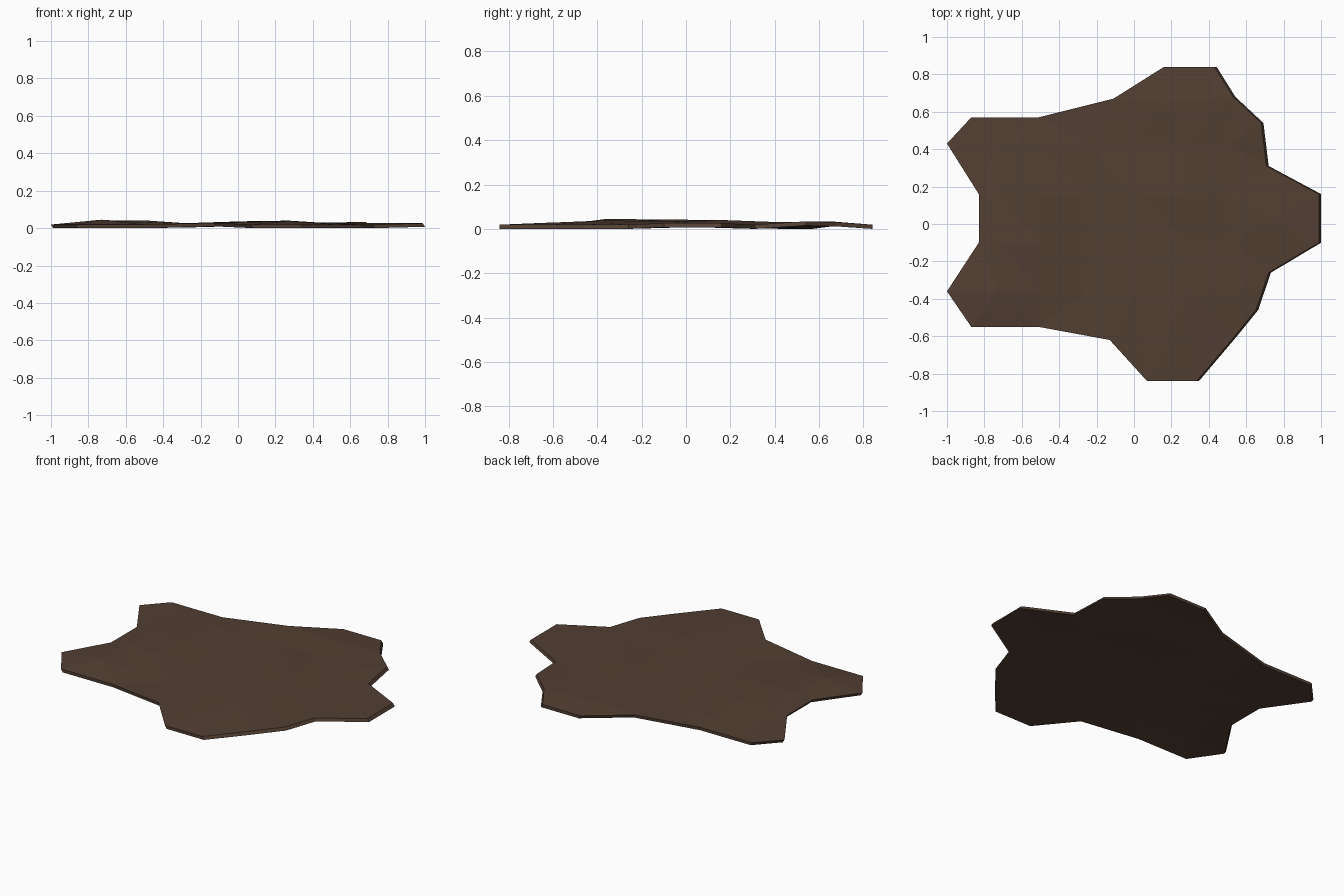
import bpy, bmesh
from mathutils import Vector
from mathutils.geometry import delaunay_2d_cdt

if "Cube" in bpy.data.objects:
    bpy.data.objects.remove(bpy.data.objects["Cube"])

THICK = 0.017   # hide thickness
LEAN = 0.012    # underside sits slightly towards +x

# outline of the hide (x, y), clockwise from the rear leg
outline = [(-1, .43), (-.87, .57), (-.51, .57), (-.11, .67), (.16, .84), (.43, .84),
           (.53, .68), (.68, .54), (.708, .31), (.988, .16), (.988, -.10), (.72, -.26),
           (.652, -.46), (.53, -.61), (.335, -.84), (.07, -.84), (-.13, -.62),
           (-.51, -.55), (-.87, -.55), (-1, -.36), (-.83, -.10), (-.83, .16)]
outline.reverse()
rim_z = {(.68, .54): .034, (.53, .68): .03, (-.11, .67): .032, (.988, .16): .026,
         (.988, -.10): .026, (-.13, -.62): .028, (-.83, .16): .028, (-.83, -.10): .028}

# gentle lumps across the middle
cols = [-.73, -.51, -.26, 0, .27, .51]
rows = {.43: [.025, .028, .025, .030, .030, .025],
        .16: [.035, .040, .024, .036, .040, .025],
        -.10: [.042, .042, .025, .034, .034, .025],
        -.36: [.045, .030, .023, .030, .038, .025]}
pts = [(x, y, rim_z.get((x, y), .019)) for x, y in outline]
pts += [(x, y, z) for y, zs in rows.items() for x, z in zip(cols, zs)]
pts += [(.16, .65, .034), (.74, .03, .027)]

n = len(outline)
v2, _, faces, orig, _, _ = delaunay_2d_cdt(
    [Vector(p[:2]) for p in pts], [], [list(range(n))], 1, 1e-5)

# top skin, underside and the rim between them
bm = bmesh.new()
top, bot = [], []
for co, src in zip(v2, orig):
    z = pts[src[0]][2]
    top.append(bm.verts.new((co.x, co.y, z)))
    bot.append(bm.verts.new((co.x + LEAN, co.y, max(0, z - THICK - .002))))
for f in faces:
    bm.faces.new([top[i] for i in f])
    bm.faces.new([bot[i] for i in reversed(f)])
pair = dict(zip(top, bot))
top_set = set(top)
for e in [e for e in bm.edges if len(e.link_faces) == 1 and e.verts[0] in top_set]:
    a, b = e.verts
    bm.faces.new((a, b, pair[b], pair[a]))
bmesh.ops.recalc_face_normals(bm, faces=bm.faces)

mesh = bpy.data.meshes.new("hide_rug")
bm.to_mesh(mesh)
bm.free()
rug = bpy.data.objects.new("hide_rug", mesh)
bpy.context.collection.objects.link(rug)

mat = bpy.data.materials.new("brown_hide")
mat.diffuse_color = (.085, .05, .033, 1)
mat.use_nodes = True
mat.node_tree.nodes["Principled BSDF"].inputs["Base Color"].default_value = mat.diffuse_color
mesh.materials.append(mat)
